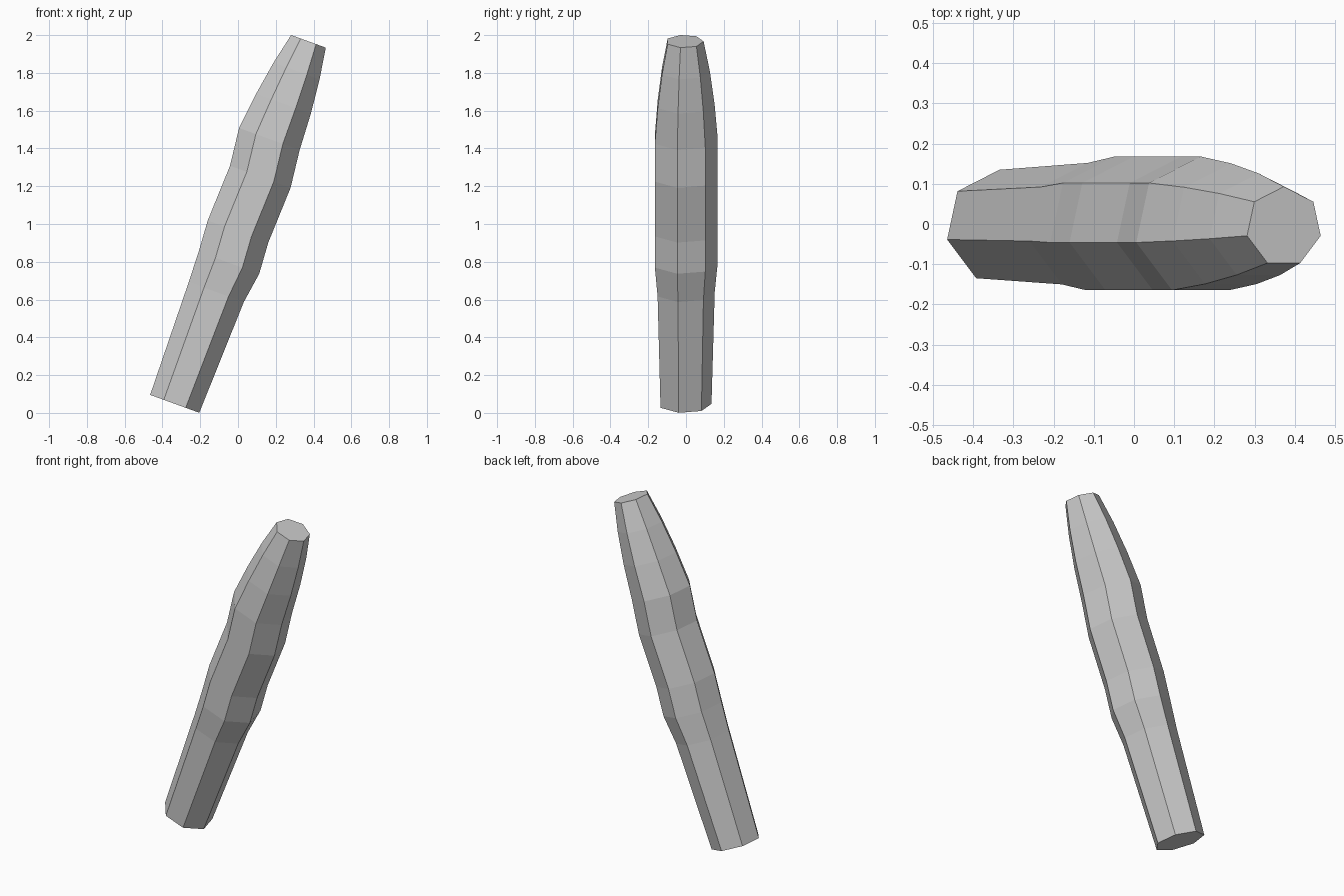
import bpy, bmesh
from math import sin, cos, pi, radians

if "Cube" in bpy.data.objects:
    bpy.data.objects.remove(bpy.data.objects["Cube"])

SIDES = 7
TILT = radians(20)
Y0 = -0.007

# Ring centres along the leaning shaft: x, z, radius
rings = [
    (-0.335, 0.048, 0.142),
    (-0.115, 0.640, 0.159),
    (-0.048, 0.795, 0.175),
    (0.000, 0.960, 0.175),
    (0.118, 1.250, 0.175),
    (0.166, 1.450, 0.175),
    (0.241, 1.637, 0.158),
    (0.310, 1.810, 0.133),
    (0.373, 1.967, 0.100),
]


def add_ring(bm, cx, cz, r):
    """Seven-sided cross-section, square to the lean, one corner to the back."""
    verts = []
    for i in range(SIDES):
        a = 2 * pi * i / SIDES
        across = r * sin(a)
        verts.append(bm.verts.new((cx + across * cos(TILT),
                                   Y0 + r * cos(a),
                                   cz - across * sin(TILT))))
    return verts


# Faceted shaft lofted through the rings, with flat ends
bm = bmesh.new()
loops = [add_ring(bm, *ring) for ring in rings]
for low, high in zip(loops, loops[1:]):
    for i in range(SIDES):
        j = (i + 1) % SIDES
        bm.faces.new((low[i], low[j], high[j], high[i]))
bm.faces.new(loops[0])
bm.faces.new(loops[-1])
bmesh.ops.recalc_face_normals(bm, faces=bm.faces)

mesh = bpy.data.meshes.new("leaning_shaft")
bm.to_mesh(mesh)
bm.free()
bpy.context.collection.objects.link(bpy.data.objects.new("leaning_shaft", mesh))
